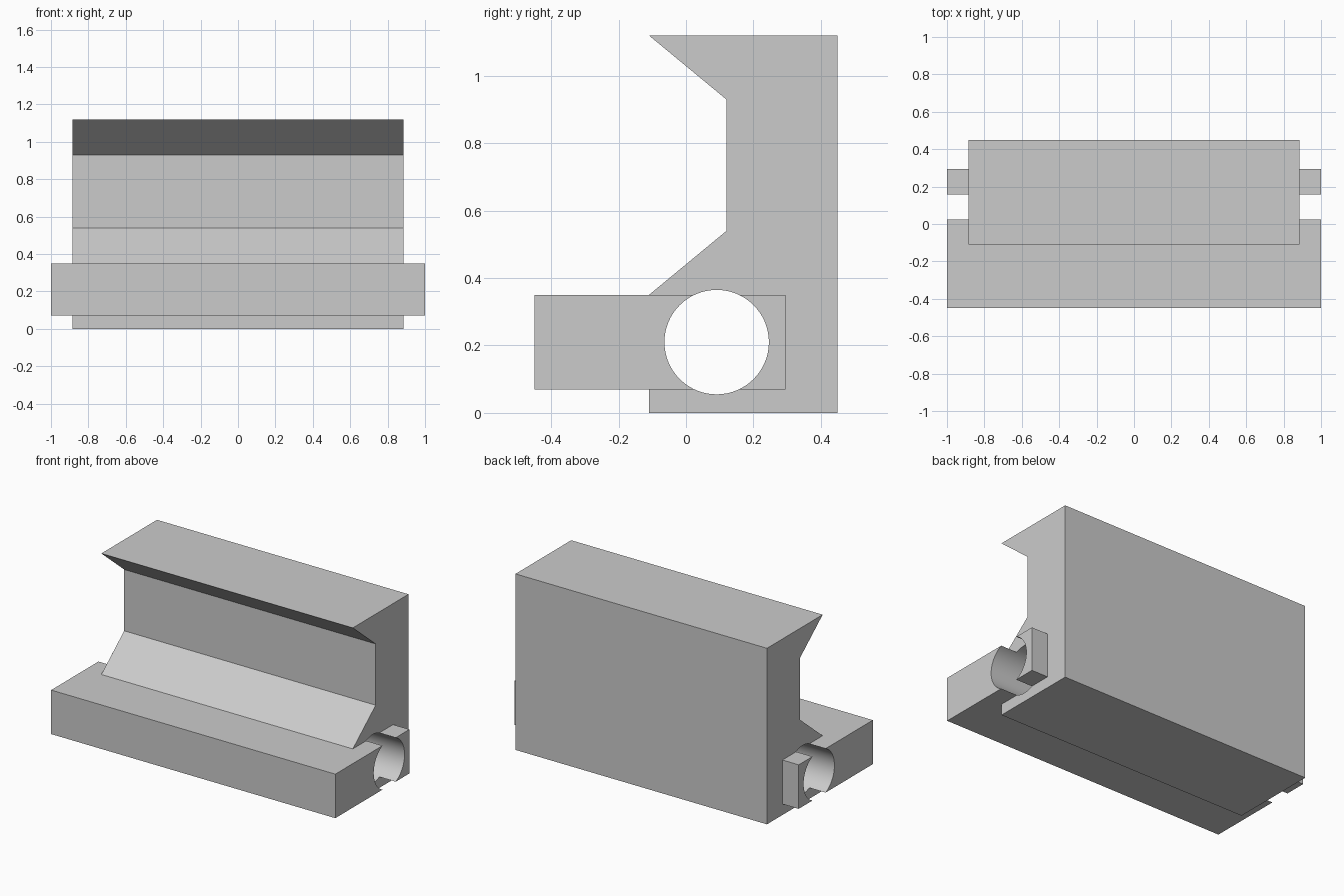
import bpy, bmesh, math

if "Cube" in bpy.data.objects:
    bpy.data.objects.remove(bpy.data.objects["Cube"], do_unlink=True)

grey = bpy.data.materials.new("light grey")
grey.use_nodes = True
grey.diffuse_color = (0.6, 0.6, 0.6, 1)
grey.node_tree.nodes["Principled BSDF"].inputs["Base Color"].default_value = (0.6, 0.6, 0.6, 1)


def prism(name, profile, half):
    """Extrude a (y, z) profile along x from -half to +half."""
    bm = bmesh.new()
    face = bm.faces.new([bm.verts.new((-half, y, z)) for y, z in profile])
    ext = bmesh.ops.extrude_face_region(bm, geom=[face])["geom"]
    moved = [v for v in ext if isinstance(v, bmesh.types.BMVert)]
    bmesh.ops.translate(bm, vec=(2 * half, 0, 0), verts=moved)
    bmesh.ops.recalc_face_normals(bm, faces=bm.faces)
    mesh = bpy.data.meshes.new(name)
    bm.to_mesh(mesh)
    bm.free()
    mesh.materials.append(grey)
    obj = bpy.data.objects.new(name, mesh)
    bpy.context.collection.objects.link(obj)
    return obj


# Upright body with a dovetail recess in the front
body = prism("grooved_body", [
    (0.45, 0), (0.45, 1.12), (-0.11, 1.12), (0.12, 0.93), (0.12, 0.54),
    (-0.11, 0.35), (-0.11, 0)], 0.885)

# Wide bar that passes through the foot of the body
bar = prism("cross_bar", [(-0.45, 0.07), (0.295, 0.07), (0.295, 0.35), (-0.45, 0.35)], 1.0)

# Round bore running the full length
sides = 64
bore = prism("bore_cutter", [
    (0.091 + 0.155 * math.cos(math.tau * i / sides),
     0.21 + 0.155 * math.sin(math.tau * i / sides)) for i in range(sides)], 1.2)

# Join the bar and drill the bore
for tool, operation in ((bar, "UNION"), (bore, "DIFFERENCE")):
    tool.hide_render = True
    mod = body.modifiers.new(tool.name, "BOOLEAN")
    mod.object, mod.operation, mod.solver = tool, operation, "EXACT"

bpy.ops.object.select_all(action="DESELECT")
bpy.context.view_layer.objects.active = body
body.select_set(True)
for mod in list(body.modifiers):
    bpy.ops.object.modifier_apply(modifier=mod.name)
for tool in (bar, bore):
    bpy.data.objects.remove(tool, do_unlink=True)

# Smooth bore, crisp edges elsewhere
bpy.ops.object.shade_smooth_by_angle(angle=math.radians(20))
